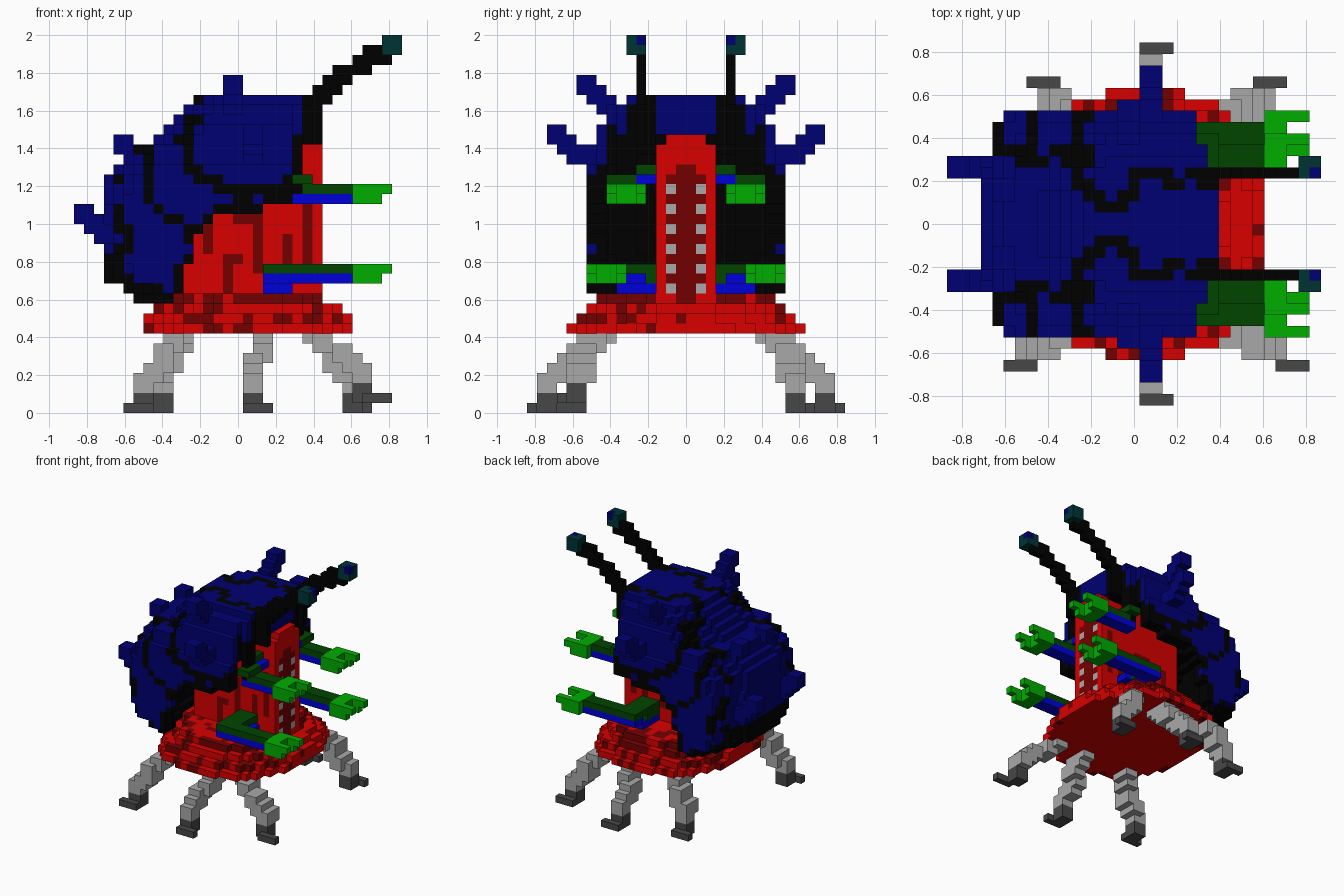
import bpy, bmesh, random
from mathutils import Vector

cube = bpy.data.objects.get("Cube")
if cube:
    bpy.data.objects.remove(cube)
random.seed(4)
V = 2 / 38                      # edge of one block
NX, NY = 33, 32                 # blocks along x and y

# Flat colours
def lin(c):
    return c / 12.92 if c <= 0.04045 else ((c + 0.055) / 1.055) ** 2.4

PALETTE = {
    "navy": (0.0, 0.0, 0.45), "black": (0.0, 0.0, 0.0),
    "red": (0.85, 0.0, 0.0), "dark red": (0.46, 0.0, 0.0),
    "green": (0.0, 0.68, 0.0), "dark green": (0.0, 0.27, 0.0),
    "blue": (0.0, 0.0, 0.85), "light grey": (0.66, 0.66, 0.66),
    "dark grey": (0.28, 0.28, 0.28), "dark teal": (0.0, 0.2, 0.2)}
MATS = {}
for name, rgb in PALETTE.items():
    m = bpy.data.materials.new(name)
    m.use_nodes = True
    col = [lin(c) for c in rgb] + [1]
    m.diffuse_color = col
    m.node_tree.nodes["Principled BSDF"].inputs["Base Color"].default_value = col
    MATS[name] = m

# Block helpers: inclusive index ranges, optionally mirrored across y
def box(cells, col, x, y, z, mirror=True):
    for i in range(x[0], x[1] + 1):
        for j in range(y[0], y[1] + 1):
            for k in range(z[0], z[1] + 1):
                cells[i, j, k] = col
                if mirror:
                    cells[i, NY - 1 - j, k] = col

SIDES = [((1, 0, 0), ((1, 0, 0), (1, 1, 0), (1, 1, 1), (1, 0, 1))),
         ((-1, 0, 0), ((0, 0, 0), (0, 0, 1), (0, 1, 1), (0, 1, 0))),
         ((0, 1, 0), ((0, 1, 0), (0, 1, 1), (1, 1, 1), (1, 1, 0))),
         ((0, -1, 0), ((0, 0, 0), (1, 0, 0), (1, 0, 1), (0, 0, 1))),
         ((0, 0, 1), ((0, 0, 1), (1, 0, 1), (1, 1, 1), (0, 1, 1))),
         ((0, 0, -1), ((0, 0, 0), (0, 1, 0), (1, 1, 0), (1, 0, 0)))]

def build(name, cells):
    """Mesh the exposed sides of a set of blocks."""
    bm, verts = bmesh.new(), {}
    used = sorted(set(cells.values()))
    for (i, j, k), col in cells.items():
        for d, corners in SIDES:
            if (i + d[0], j + d[1], k + d[2]) in cells:
                continue
            ring = []
            for c in corners:
                p = (i + c[0], j + c[1], k + c[2])
                if p not in verts:
                    verts[p] = bm.verts.new(((p[0] - NX / 2) * V, (p[1] - NY / 2) * V, p[2] * V))
                ring.append(verts[p])
            bm.faces.new(ring).material_index = used.index(col)
    me = bpy.data.meshes.new(name)
    bm.to_mesh(me)
    bm.free()
    for u in used:
        me.materials.append(MATS[u])
    ob = bpy.data.objects.new(name, me)
    bpy.context.collection.objects.link(ob)

def near(p, path, r):
    """True when a 2D point lies close to a polyline."""
    p = Vector(p)
    for a, b in zip(path, path[1:]):
        a, b = Vector(a), Vector(b)
        t = max(0, min(1, (p - a).dot(b - a) / (b - a).length_squared))
        if (p - a - (b - a) * t).length < r:
            return True
    return False

# Shell: back profile, cross-section and lower edge
def back(z):
    if z >= 27:
        return z - 19
    return {11: 6, 12: 5, 24: 4, 25: 5, 26: 5}.get(z, 3)

def half_width(z):
    return {31: 6, 30: 8, 29: 8}.get(z, 9 if z >= 25 else 10)

FLOOR = {3: 13, 4: 13, 5: 12, 10: 12, 11: 15, 12: 18, 13: 19, 22: 22}
def floor(x):
    return FLOOR.get(x, 11 if x < 10 else 20 if x < 19 else 21)

SIDE_SEAMS = [[(11.2, 30), (11.2, 26), (13, 23.5), (16.5, 22), (19, 22.3), (22.5, 23.5)],
              [(7.3, 24.5), (7.5, 21.5), (9.5, 19.5), (12.5, 18.5)],
              [(4, 20.5), (5, 19), (5.3, 17), (4, 14.5)]]
TOP_SEAMS = [[(4.3, 9), (4.8, 6.2), (6, 6.6), (7.3, 5.2), (10, 6.6), (11.7, 5.2), (12.8, 6.2)],
             [(11, 5), (12.6, 2.6), (14.4, 1.6), (15.8, 2.2), (17, 4.3), (20.6, 3.9), (23, 4.4)],
             [(7.5, 10), (7.5, 6)], [(11.5, 10), (11.5, 6)]]
ARCH = {23: 9, 24: 9, 25: 8, 26: 8, 27: 7, 28: 6, 29: 5, 30: 5, 31: 4}
solid = set()
for z in range(11, 32):
    for x in range(3, 23):
        for y in range(NY):
            d = abs(y - 15.5)
            bulge = round((d / 10) ** 2 * (1.7 + 0.35 * abs(z - 18)))
            if (d < half_width(z) and back(z) + bulge <= x <= 22 - (d > 7)
                    and z >= floor(x)):
                solid.add((x, y, z))

def depth(x, y, z):
    """Layers below the outer skin; the front and bottom stay open."""
    for n in (1, 2):
        if {(x - n, y, z), (x, y - n, z), (x, y + n, z), (x, y, z + n)} - solid:
            return n
    return 3

shell = {}
for x, y, z in solid:
    layer = depth(x, y, z)
    if layer < 3:                # outer skin with a dark lining
        shell[x, y, z] = "navy" if layer == 1 else "black"
for x, y, z in shell:
    d = abs(y - 15.5)
    out = y + (1 if y > 15 else -1)
    edge = z <= floor(x) + (2 if x < 5 else 1 if x < 9 else 0)
    side = (x, out, z) not in solid and d > 5 and any(near((x + .5, z + .5), s, .62) for s in SIDE_SEAMS)
    top = z >= 22 and (x, y, z + 1) not in solid and any(near((x + .5, d), s, .56) for s in TOP_SEAMS)
    front = (x + 1, y, z) not in solid and d < ARCH.get(z, 11) and not (z > 27 and d < 3)
    front = front and not (d > 8 and z in (16, 18))
    if edge or side or top or front:
        shell[x, y, z] = "black"
# Brow over the chest and the corners that carry the feelers
box(shell, "navy", (22, 23), (13, 18), (28, 31), False)
box(shell, "black", (23, 23), (11, 12), (27, 31))
box(shell, "black", (24, 24), (11, 11), (27, 31))
build("shell", shell)

# Spikes, each a short stair ending in a two-block tip
spikes = {}
for steps in ([(15, 5, 32), (15, 6, 31), (15, 7, 30)],
              [(17, 2, 27), (17, 3, 26), (17, 4, 25), (17, 5, 25)],
              [(0, 10, 19), (1, 10, 18), (2, 10, 17)],
              [(4, 12, 26), (5, 12, 25)]):
    for x, y, z in steps:
        box(spikes, "navy", (x, x + 1), (y, y + 1), (z, z + 1))
build("shell_spikes", spikes)

# Torso with dark ribs
torso = {}
box(torso, "red", (11, 23), (13, 18), (11, 26), False)
for x, z0, z1 in ((13, 16, 18), (15, 12, 14), (18, 14, 19), (21, 15, 17), (23, 15, 21)):
    box(torso, "dark red", (x, x), (13, 13), (z0, z1))
box(torso, "dark red", (16, 18), (13, 13), (19, 19))
box(torso, "dark red", (15, 16), (13, 13), (15, 15))
build("torso", torso)

# Chest plate with a dark channel and two rows of studs
chest = {}
box(chest, "red", (24, 24), (13, 18), (11, 26), False)
box(chest, "red", (23, 24), (14, 17), (27, 27), False)
box(chest, "dark red", (24, 24), (14, 17), (12, 23), False)
box(chest, "dark red", (24, 24), (15, 16), (11, 24), False)
for z in range(12, 23, 2):
    box(chest, "light grey", (24, 24), (14, 14), (z, z))
build("chest_plate", chest)

# Layered oval skirt with mottled rim and a dark top edge
skirt = {}
for z, rx, ry in ((8, 10.5, 12), (9, 10.2, 11), (10, 9.2, 10), (11, 7.6, 9.2)):
    for x in range(NX):
        for y in range(NY):
            r = (abs(x - 17) / rx) ** 2.4 + (abs(y - 15.5) / ry) ** 2.4
            if r <= 1:
                chance = 0.9 if z == 11 and r > 0.75 else 0.28 if z > 8 or r > 0.8 else 0
                skirt[x, y, z] = "dark red" if random.random() < chance else "red"
for x, y, z in list(skirt):      # plain underside
    if z == 8 and (x, y, 9) in skirt:
        skirt[x, y, z] = "red"
build("skirt", skirt)

# Arms: shoulder, forearm with blue underside, clawed hand
def arm(name, side, y, z, x0, shoulder):
    cells = {}
    def add(col, xr, yr, zr):
        if side > 0:
            yr = (NY - 1 - yr[1], NY - 1 - yr[0])
        box(cells, col, xr, yr, zr, False)
    for part in shoulder:
        add(*part)
    add("blue", (x0, 27), (y + 1, y + 2), (z, z))
    add("dark green", (x0 + (z > 20), 27), (y + 1, y + 2), (z + 1, z + 1))
    add("green", (28, 29), (y, y + 3), (z, z + 1))
    for f in (y, y + 3):
        add("green", (30, 30), (f, f), (z, z + 1))
        add("green", (31, 31), (f, f), (z + 1, z + 1))
    build(name, cells)

UPPER = [("dark green", (22, 23), (8, 11), (23, 23)), ("dark green", (22, 22), (9, 12), (24, 24)),
         ("blue", (22, 23), (11, 12), (23, 23))]
LOWER = [("dark green", (19, 21), (7, 12), (14, 14)), ("blue", (19, 21), (9, 12), (12, 12)),
         ("dark green", (19, 21), (10, 12), (13, 13)), ("blue", (22, 22), (10, 11), (13, 13))]
for side, tag in ((-1, "right"), (1, "left")):
    arm(tag + "_upper_arm", side, 8, 21, 22, UPPER)
    arm(tag + "_lower_arm", side, 6, 13, 19, LOWER)

# Feelers with eye tips
feelers = {}
for x, z in ((23, 30), (24, 31), (25, 32), (26, 33), (28, 34), (29, 35), (30, 35)):
    box(feelers, "black", (x, x + 1), (11, 11), (z, z + 1))
box(feelers, "dark teal", (31, 32), (10, 11), (36, 37))
box(feelers, "navy", (32, 32), (11, 11), (37, 37))
build("feelers", feelers)

# Legs: (hip x, hip y, ankle x, ankle y, foot x, foot z, spread speed, side)
LEGS = {"back_right": (10, 6, 6, 4, 5, 0, 2, -1), "back_left": (10, 6, 8, 4, 7, 0, 2, 1),
        "middle_right": (18, 6, 17, 1, 17, 0, 1, -1), "middle_left": (18, 6, 17, 1, 17, 0, 1, 1),
        "front_right": (23, 6, 28, 4, 29, 1, 2, -1), "front_left": (23, 6, 27, 4, 27, 0, 2, 1)}
for name, (hx, hy, ax, ay, fx, fz, speed, side) in LEGS.items():
    cells = {}
    def block(col, xr, y0, y1, zr):
        yr = (y0, y1) if side < 0 else (NY - 1 - y1, NY - 1 - y0)
        box(cells, col, xr, yr, zr, False)
    for z in range(2 + fz, 8):
        t = (7 - z) / (5 - fz)
        x, y = round(hx + (ax - hx) * t), round(hy + (ay - hy) * min(1, t * speed))
        block("light grey", (x, x + 1), y, y + (2 if z > 2 else 1), (z, min(z + 1, 7)))
    block("dark grey", (ax, ax + 1), ay, ay + 1, (fz, fz + 1))
    block("dark grey", (fx, fx + 2), ay - 1, ay - 1, (fz, fz))
    build(name + "_leg", cells)
